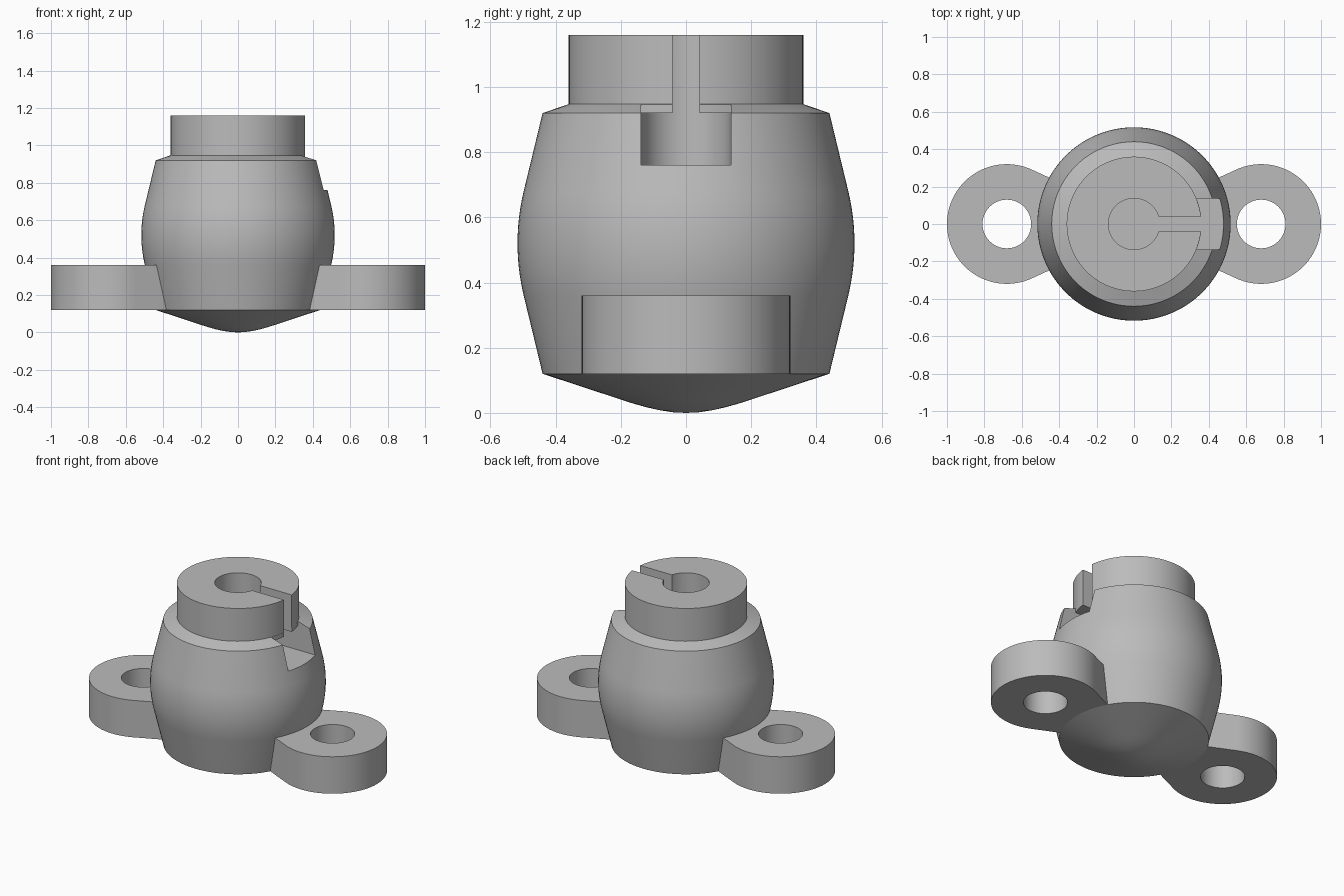
import bpy, bmesh, math
from math import sin, cos, pi, radians

if "Cube" in bpy.data.objects:
    bpy.data.objects.remove(bpy.data.objects["Cube"])

grey = bpy.data.materials.new("plain_grey")
grey.diffuse_color = (0.5, 0.5, 0.5, 1)
grey.use_nodes = True
grey.node_tree.nodes["Principled BSDF"].inputs["Base Color"].default_value = grey.diffuse_color


def add_object(name, bm):
    bmesh.ops.recalc_face_normals(bm, faces=bm.faces)
    mesh = bpy.data.meshes.new(name)
    bm.to_mesh(mesh)
    bm.free()
    mesh.materials.append(grey)
    obj = bpy.data.objects.new(name, mesh)
    bpy.context.collection.objects.link(obj)
    return obj


def lathe(name, profile, steps=96):
    bm = bmesh.new()
    verts = [bm.verts.new((r, 0, z)) for r, z in profile]
    edges = [bm.edges.new(pair) for pair in zip(verts, verts[1:])]
    bmesh.ops.spin(bm, geom=verts + edges, cent=(0, 0, 0), axis=(0, 0, 1),
                   angle=2 * pi, steps=steps, use_merge=False)
    bmesh.ops.remove_doubles(bm, verts=bm.verts, dist=1e-5)
    return add_object(name, bm)


def prism(name, outline, z0, z1):
    bm = bmesh.new()
    face = bm.faces.new([bm.verts.new((x, y, z0)) for x, y in outline])
    top = bmesh.ops.extrude_face_region(bm, geom=[face])["geom"]
    for v in top:
        if isinstance(v, bmesh.types.BMVert):
            v.co.z = z1
    return add_object(name, bm)


def arc(cx, r, a0, a1, n=48):
    return [(cx + r * cos(a0 + (a1 - a0) * i / n), r * sin(a0 + (a1 - a0) * i / n))
            for i in range(n + 1)]


def cut(obj, cutter):
    mod = obj.modifiers.new("cut", "BOOLEAN")
    mod.operation = "DIFFERENCE"
    mod.solver = "EXACT"
    mod.object = cutter
    bpy.context.view_layer.objects.active = obj
    bpy.ops.object.modifier_apply(modifier=mod.name)
    bpy.data.objects.remove(cutter)


def smooth(obj):
    bpy.ops.object.select_all(action="DESELECT")
    obj.select_set(True)
    bpy.context.view_layer.objects.active = obj
    bpy.ops.object.shade_smooth_by_angle(angle=radians(14))


# Barrel body: rounded cone base, bulging side, narrow collar
profile = [(0, 0), (0.04, 0.002), (0.08, 0.008), (0.12, 0.017), (0.16, 0.028),
           (0.2, 0.041), (0.44, 0.12)]
for i in range(-8, 9):
    t = i / 8
    profile.append((0.517 - 0.019 * t * t, 0.52 + 0.16 * t))
profile += [(0.44, 0.92), (0.36, 0.947), (0.36, 1.16), (0, 1.16)]
body = lathe("body", profile)

# Wide channel beneath the collar, open to the right
bore = 0.137
wide = bore + 0.0003
cut(body, prism("channel_cutter", arc(0, wide, pi / 2, 3 * pi / 2)
                + [(0.7, -wide), (0.7, wide)], 0.76, 0.92))

# Round bore with a narrow slot through the collar
half = math.asin(0.041 / bore)
cut(body, prism("keyhole_cutter", arc(0, bore, half, 2 * pi - half, 64)
                + [(0.7, -0.041), (0.7, 0.041)], 0.85, 1.3))

# Shoulder notch outside the collar wall
ang = math.asin(wide / 0.3605)
cut(body, prism("notch_cutter", arc(0, 0.3605, ang, -ang, 16)
                + [(0.7, -wide), (0.7, wide)], 0.9, 1.1))
smooth(body)

# Mounting lugs with screw holes
a = radians(114)
for side, label in ((1, "right"), (-1, "left")):
    neck = [(0.3, 0.178), (0.3, -0.178)]
    outline = arc(0.68, 0.32, -a, a, 64) + neck
    lug = prism(label + "_lug", [(side * x, y) for x, y in outline], 0.12, 0.36)
    cut(lug, prism("hole_cutter", arc(side * 0.68, 0.13, 0, 2 * pi, 64)[:-1], 0, 0.5))
    smooth(lug)
